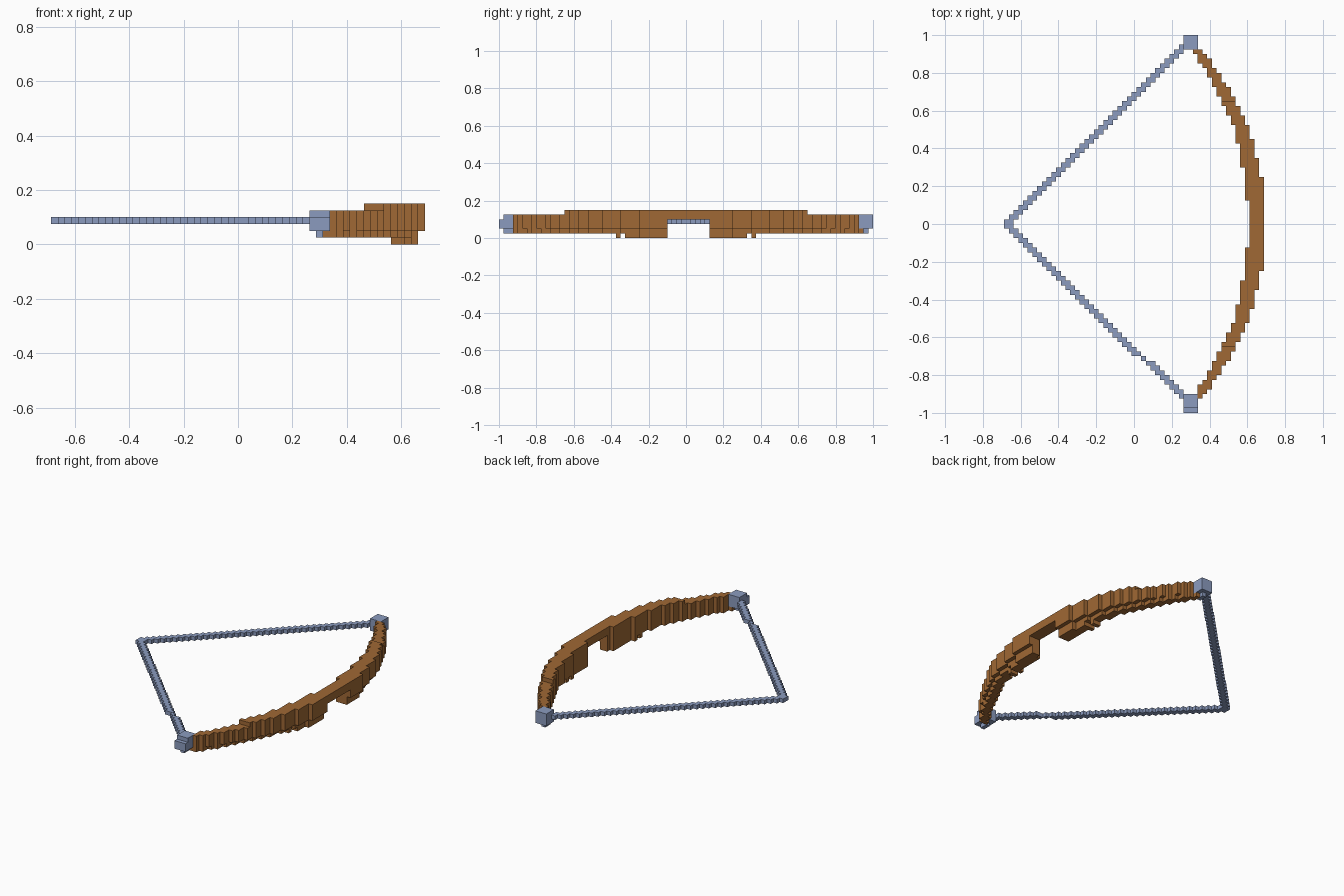
import bpy
import bmesh
import math
from mathutils import Vector

H = 0.025                      # edge of one block
ORIGIN = Vector((-0.6875, 0, 0))

cube = bpy.data.objects.get("Cube")
if cube:
    bpy.data.objects.remove(cube)


def material(name, rgb):
    mat = bpy.data.materials.new(name)
    mat.use_nodes = True
    mat.diffuse_color = (*rgb, 1)
    mat.node_tree.nodes["Principled BSDF"].inputs["Base Color"].default_value = (*rgb, 1)
    return mat


def block_object(name, cells, mat):
    """Join unit blocks into one mesh, keeping only exposed faces."""
    bm = bmesh.new()
    verts = {}

    def vert(p):
        key = tuple(round(c) for c in p)
        if key not in verts:
            verts[key] = bm.verts.new(ORIGIN + Vector(key) * H)
        return verts[key]

    for cell in cells:
        for axis in range(3):
            for side in (0, 1):
                near = list(cell)
                near[axis] += 2 * side - 1
                if tuple(near) in cells:
                    continue
                corners = []
                for a, b in ((0, 0), (1, 0), (1, 1), (0, 1)):
                    p = list(cell)
                    p[axis] += side
                    p[(axis + 1) % 3] += a
                    p[(axis + 2) % 3] += b
                    corners.append(vert(p))
                bm.faces.new(corners if side else corners[::-1])
    mesh = bpy.data.meshes.new(name)
    bm.to_mesh(mesh)
    bm.free()
    mesh.materials.append(mat)
    obj = bpy.data.objects.new(name, mesh)
    bpy.context.collection.objects.link(obj)
    return obj


def box(xs, ys, zs):
    return {(x, y, z) for x in range(*xs) for y in range(*ys) for z in range(*zs)}


def interpolate(points, t):
    for (a, u), (b, v) in zip(points, points[1:]):
        if t <= b:
            return u + (v - u) * (t - a) / (b - a)
    return points[-1][1]


wood = material("brown wood", (0.35, 0.14, 0.035))
steel = material("blue grey", (0.26, 0.33, 0.52))

# Curved wooden bow: an arc outside, a tapering belly inside
RADIUS = 1.41
THICKNESS = [(0, 0.075), (0.12, 0.075), (0.13, 0.1), (0.3, 0.09),
             (0.5, 0.075), (0.75, 0.07), (0.96, 0.045)]
bow = set()
for j in range(-37, 38):
    m = j if j >= 0 else -1 - j            # same step on both limbs
    y = (m + 0.5) * H
    outer = 0.697 - RADIUS + math.sqrt(RADIUS ** 2 - y ** 2)
    inner = outer - interpolate(THICKNESS, y)
    x0 = round((inner - ORIGIN.x) / H)
    x1 = min(55, max(x0 + 2, round((outer - ORIGIN.x) / H)))
    grip_gap = -4 <= j <= 4
    for z in range(6):
        if grip_gap and z < 4:
            continue
        if z == 0 and not (m <= 12 or m == 14):
            continue
        if z == 5 and m > 25:
            continue
        # Outermost layers are set back to round the section
        back = 1 if z <= 1 and x1 - x0 > 2 else 0
        bow |= box((x0, x1 - back), (j, j + 1), (z, z + 1))
bow_tips = (box((38, 41), (37, 40), (2, 5)) | box((39, 40), (37, 39), (1, 2)),
            box((38, 41), (-39, -36), (2, 5)) | box((39, 40), (-39, -37), (1, 2))
            | box((38, 41), (-40, -39), (2, 4)))
for tip in bow_tips:
    bow -= tip
block_object("bow_limbs", bow, wood)
block_object("left_tip", bow_tips[0], steel)
block_object("right_tip", bow_tips[1], steel)

# Drawn string: two stepped diagonals, one with a small kink
string = set()
for i in range(39):
    string |= box((i, i + 1), (i - 1, i + 1), (3, 4))
    low = -i - 1 if i < 28 else -i
    high = low + (1 if 27 < i < 31 else 2)
    string |= box((i, i + 1), (low, high), (3, 4))
string -= bow_tips[0] | bow_tips[1]
block_object("bow_string", string, steel)
